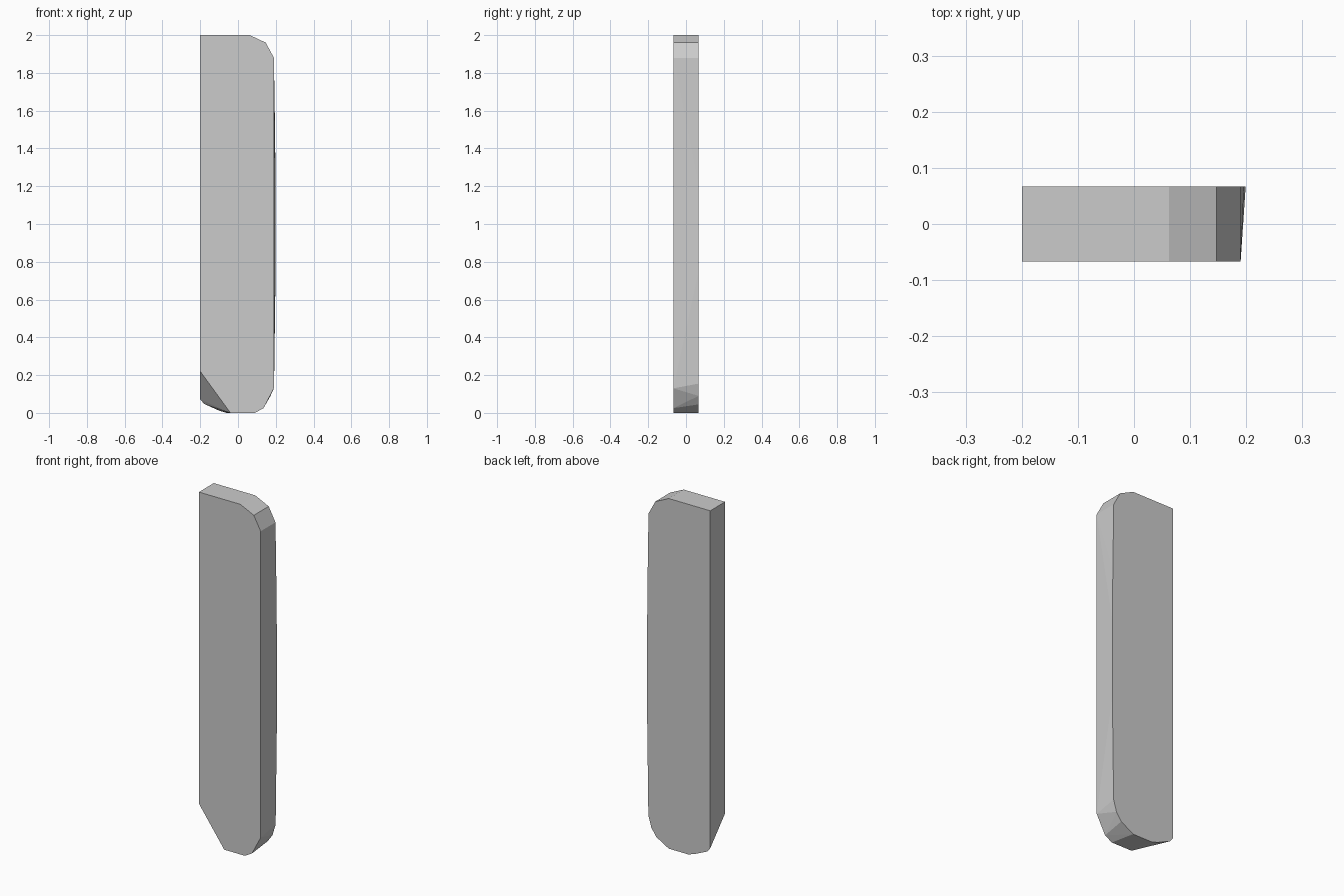
import bpy, bmesh

if "Cube" in bpy.data.objects:
    bpy.data.objects.remove(bpy.data.objects["Cube"])

HALF = 0.067  # half thickness

# top and left outline shared by both faces (x, z)
top = [(-0.2, 2.0), (0.062, 2.0), (0.147, 1.96), (0.19, 1.88)]
# front face: straight edge, chamfered lower corners
front = top + [(0.19, 0.13), (0.135, 0.025), (0.09, 0.0), (-0.04, 0.0), (-0.2, 0.22)]
# back face: slightly bulging edge, rounded lower end
back = top + [(0.196, 1.5), (0.199, 1.2), (0.199, 0.75), (0.191, 0.155),
              (0.172, 0.09), (0.14, 0.045), (0.062, 0.0), (-0.06, 0.0),
              (-0.1, 0.012), (-0.18, 0.048), (-0.2, 0.072)]

# skin the two outlines into one faceted slab
bm = bmesh.new()
for outline, y in ((front, -HALF), (back, HALF)):
    for x, z in outline:
        bm.verts.new((x, y, z))
bmesh.ops.convex_hull(bm, input=bm.verts[:])
bmesh.ops.dissolve_limit(bm, angle_limit=0.002, verts=bm.verts[:], edges=bm.edges[:])
bmesh.ops.recalc_face_normals(bm, faces=bm.faces[:])

mesh = bpy.data.meshes.new("plank")
bm.to_mesh(mesh)
bm.free()
plank = bpy.data.objects.new("plank", mesh)
bpy.context.collection.objects.link(plank)
